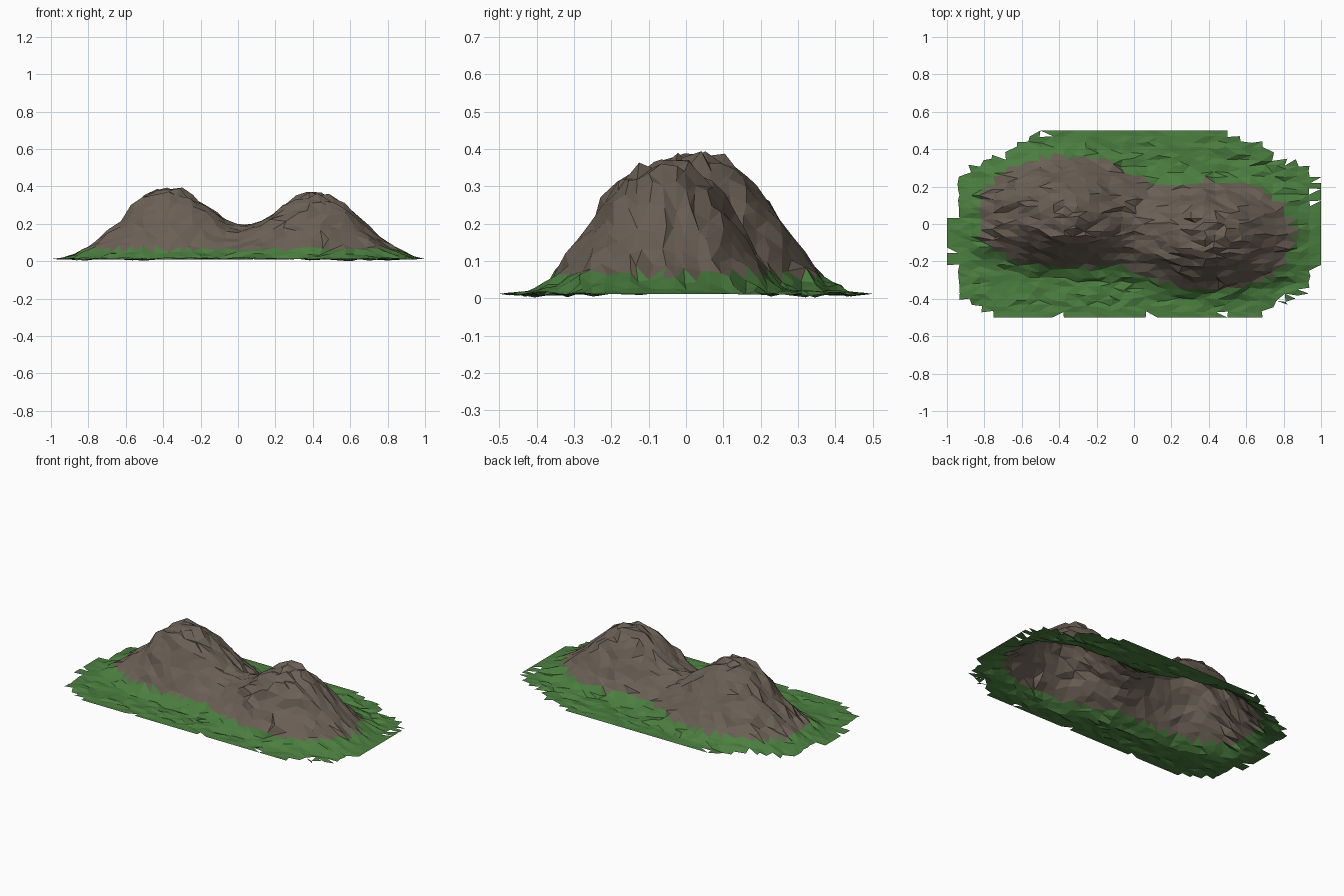
import bpy, bmesh, random
from mathutils import Vector, noise

random.seed(4)
if "Cube" in bpy.data.objects:
    bpy.data.objects.remove(bpy.data.objects["Cube"], do_unlink=True)


def make_material(name, rgb):
    mat = bpy.data.materials.new(name)
    mat.use_nodes = True
    colour = (*rgb, 1)
    mat.diffuse_color = colour
    bsdf = mat.node_tree.nodes["Principled BSDF"]
    bsdf.inputs["Base Color"].default_value = colour
    bsdf.inputs["Roughness"].default_value = 0.9
    return mat


def hill(x, y, cx, cy, peak, front, back):
    """Bell with its own depth toward the front and toward the back."""
    dx = abs(x - cx) / 0.335
    dy = abs(y - cy) / (back if y > cy else front)
    return peak * 2.718 ** -(dx ** 2.1 + dy ** 2.8)


def shape(v):
    """Raise a grid point to the hills and roughen it away from the rim."""
    x, y = v.co.x, v.co.y
    rim = min(1, 6 * max(0, 1 - max(abs(x), abs(y) * 2)))
    h = (hill(x, y, -0.37, 0.02, 0.39, 0.205, 0.28)
         + hill(x, y, 0.41, -0.06, 0.365, 0.24, 0.235))
    h = max(0, h - 0.014)
    lumps = noise.noise(Vector((x * 6, y * 10, 0.3)))
    rough = random.uniform(-1, 1)
    z = 0.012 + h * (1 + 0.04 * lumps) + rough * (0.01 * rim + 0.02 * h)
    floor = 0 if rough < -0.9 else 0.008
    v.co = (x + rim * random.uniform(-0.016, 0.016),
            y + rim * random.uniform(-0.011, 0.011),
            min(0.398, max(floor, z)))


def outside(x, y):
    """Ragged ground outline: each corner is cut by its own amount."""
    u, v = abs(x), abs(y) * 2
    if x < 0:
        corner = 1.47 if y > 0 else 1.72
    else:
        corner = 1.5 if y > 0 else 1.62
    if x < -0.94 and not -0.21 < y < 0.05:
        return True
    if x > 0.94 and not -0.23 < y < 0.25:
        return True
    ragged = random.uniform(-0.05, 0.05)
    return u + v > corner + ragged or (max(u, v) > 0.95 and random.random() < 0.07)


# Ground and hills: one open sheet of flat triangles
bm = bmesh.new()
bmesh.ops.create_grid(bm, x_segments=32, y_segments=32, size=1)
for v in bm.verts:
    v.co.y *= 0.5
    shape(v)
bmesh.ops.triangulate(bm, faces=bm.faces[:], quad_method="SHORT_EDGE")

# Ragged edge, made by dropping whole triangles
dropped = []
for f in bm.faces:
    centre = f.calc_center_median()
    if outside(centre.x, centre.y):
        dropped.append(f)
bmesh.ops.delete(bm, geom=dropped, context="FACES")

# Rock above the grass line
for f in bm.faces:
    f.smooth = False
    f.material_index = int(f.calc_center_median().z > 0.064)

mesh = bpy.data.meshes.new("twin_hills")
bm.to_mesh(mesh)
bm.free()
mesh.materials.append(make_material("grass green", (0.07, 0.21, 0.05)))
mesh.materials.append(make_material("rock brown", (0.145, 0.115, 0.09)))
hills = bpy.data.objects.new("twin_hills", mesh)
bpy.context.collection.objects.link(hills)
